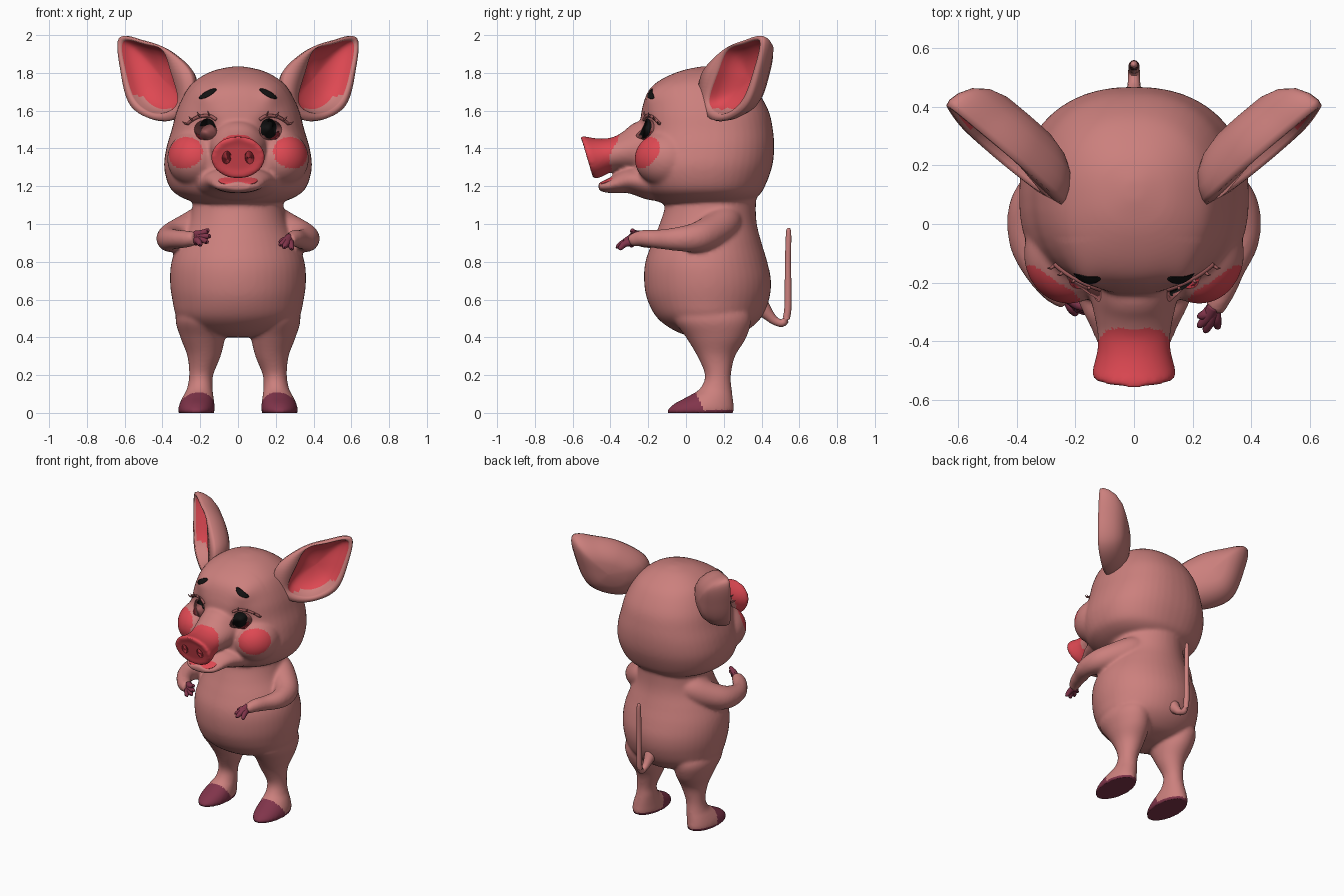
import bpy, bmesh, math
from mathutils import Vector, Matrix
from mathutils.bvhtree import BVHTree

if "Cube" in bpy.data.objects:
    bpy.data.objects.remove(bpy.data.objects["Cube"])


def material(name, rgb):
    m = bpy.data.materials.new(name)
    m.diffuse_color = (*rgb, 1)
    m.use_nodes = True
    m.node_tree.nodes["Principled BSDF"].inputs["Base Color"].default_value = m.diffuse_color
    return m


SKIN = material("pink skin", (0.60, 0.215, 0.205))
RED = material("rosy red", (0.73, 0.065, 0.085))
HOOF = material("plum hoof", (0.22, 0.035, 0.07))
BLACK = material("black", (0.006, 0.006, 0.006))
DARK = material("dark red", (0.38, 0.03, 0.042))
LID = material("dusky lid", (0.33, 0.10, 0.10))


def spline(rows, n=6, closed=False):
    """Catmull-Rom interpolation of equal-length tuples."""
    out, k = [], len(rows)
    for i in range(k if closed else k - 1):
        if closed:
            p = [rows[(i + j) % k] for j in (-1, 0, 1, 2)]
        else:
            p = [rows[min(max(i + j, 0), k - 1)] for j in (-1, 0, 1, 2)]
        for s in range(n):
            t = s / n
            out.append(tuple(0.5 * (2 * b + (c - a) * t + (2 * a - 5 * b + 4 * c - d) * t * t
                                    + (3 * b - a - 3 * c + d) * t ** 3) for a, b, c, d in zip(*p)))
    if not closed:
        out.append(tuple(rows[-1]))
    return out


def loft(name, rings, mats, ring_mat=None):
    """Skin a list of rings and cap both ends."""
    bm = bmesh.new()
    vs = [[bm.verts.new(p) for p in r] for r in rings]
    n = len(rings[0])
    for i in range(len(vs) - 1):
        for j in range(n):
            f = bm.faces.new((vs[i][j], vs[i][(j + 1) % n], vs[i + 1][(j + 1) % n], vs[i + 1][j]))
            f.material_index = ring_mat(i) if ring_mat else 0
    bm.faces.new(vs[0])
    f = bm.faces.new(vs[-1])
    f.material_index = ring_mat(len(vs)) if ring_mat else 0
    bmesh.ops.recalc_face_normals(bm, faces=bm.faces)
    for f in bm.faces:
        f.smooth = True
    me = bpy.data.meshes.new(name)
    bm.to_mesh(me)
    bm.free()
    ob = bpy.data.objects.new(name, me)
    bpy.context.collection.objects.link(ob)
    for m in mats:
        me.materials.append(m)
    return ob


def oval(n=48, p=2.0):
    pts = []
    for i in range(n):
        a = 2 * math.pi * i / n
        c, s = math.cos(a), math.sin(a)
        pts.append((math.copysign(abs(c) ** (2 / p), c), math.copysign(abs(s) ** (2 / p), s)))
    return pts


def upright(name, rows, p=2.0):
    """Rows: z, centre x, half width, y min, y max."""
    return loft(name, [[(cx + w * u, (y0 + y1) / 2 + (y1 - y0) / 2 * v, z) for u, v in oval(p=p)]
                       for z, cx, w, y0, y1 in spline(rows)], [SKIN])


def forward(name, rows, shear=0.0, mat=SKIN):
    """Rows: y, centre z, half width, half height."""
    return loft(name, [[(w * u, y - shear * h * v, z + h * v) for u, v in oval()]
                       for y, z, w, h in spline(rows)], [mat])


def tube(name, rows, mat, n=16, steps=5):
    """Rows: x, y, z, radius."""
    path = spline(rows, steps)
    rings = []
    for i, (x, y, z, r) in enumerate(path):
        a, b = Vector(path[max(i - 1, 0)][:3]), Vector(path[min(i + 1, len(path) - 1)][:3])
        t = (b - a).normalized()
        ref = Vector((0, 0, 1)) if abs(t.z) < 0.9 else Vector((1, 0, 0))
        s = t.cross(ref).normalized()
        q = s.cross(t)
        rings.append([Vector((x, y, z)) + r * (u * s + v * q) for u, v in oval(n)])
    return loft(name, rings, [mat])


# Torso and head
parts = [upright("torso", [
    (.40, 0, .05, .05, .20), (.43, 0, .21, -.05, .31), (.5, 0, .318, -.15, .395), (.6, 0, .348, -.205, .44),
    (.7, 0, .36, -.222, .45), (.8, 0, .352, -.215, .43), (.9, 0, .315, -.18, .40),
    (1.0, 0, .265, -.14, .375), (1.1, 0, .24, -.11, .37), (1.25, 0, .22, -.1, .38)])]
parts.append(upright("head", [
    (1.095, 0, .12, -.05, .25), (1.115, 0, .23, -.14, .33), (1.15, 0, .315, -.20, .385),
    (1.2, 0, .365, -.24, .418), (1.3, 0, .391, -.275, .455), (1.4, 0, .38, -.265, .467),
    (1.5, 0, .351, -.245, .46), (1.6, 0, .324, -.235, .437), (1.7, 0, .277, -.202, .38),
    (1.76, 0, .225, -.14, .32), (1.81, 0, .135, -.03, .235), (1.834, 0, .03, .08, .15)], p=2.3))

# Cheeks
for s in (-1, 1):
    parts.append(upright("cheek", [
        (1.345 + .15 * math.sin(a), s * .222, .153 * math.cos(a), -.1 - .172 * math.cos(a), -.1 + .172 * math.cos(a))
        for a in (-1.5, -1, -.5, 0, .5, 1, 1.5)]))

# Snout and lower jaw
parts.append(forward("snout", [
    (-.1, 1.38, .2, .18), (-.2, 1.39, .165, .155), (-.25, 1.39, .15, .135), (-.3, 1.383, .138, .107),
    (-.36, 1.372, .126, .088), (-.42, 1.364, .124, .088), (-.47, 1.355, .134, .102), (-.505, 1.353, .143, .112),
    (-.524, 1.353, .139, .109), (-.526, 1.353, .12, .09), (-.52, 1.353, .1, .075)], shear=.3))
parts.append(forward("jaw", [
    (-.1, 1.22, .26, .10), (-.2, 1.22, .22, .092), (-.3, 1.232, .175, .07), (-.35, 1.222, .15, .06),
    (-.39, 1.209, .133, .045), (-.43, 1.199, .112, .032), (-.463, 1.198, .07, .02)]))

# Legs and arms
for s in (-1, 1):
    parts.append(upright("leg", [(z, s * x, w, a, b) for z, x, w, a, b in (
        (.66, .16, .07, .05, .25), (.58, .185, .11, -.02, .31), (.5, .198, .133, -.065, .345),
        (.4, .187, .118, 0, .32), (.3, .18, .088, .06, .26), (.2, .195, .064, .1, .238),
        (.13, .202, .068, .075, .242), (.09, .21, .08, .015, .247), (.05, .217, .092, -.06, .252),
        (.015, .22, .097, -.099, .255), (0, .22, .093, -.096, .25))]))
HANDS = {
    1: [(.33, -.15, .92, .05), (.3, -.23, .925, .044), (.272, -.295, .912, .033)],
    -1: [(-.335, -.14, .92, .052), (-.275, -.22, .92, .046), (-.225, -.26, .925, .036)]}
for s in (-1, 1):
    parts.append(tube("arm", [(s * .1, .25, 1.05, .06), (s * .18, .205, 1.01, .09), (s * .265, .145, .965, .09),
                              (s * .345, .06, .93, .08), (s * .365, -.05, .92, .063)] + HANDS[s], SKIN, 24))

# Fuse the fleshy parts into one smooth skin
bpy.ops.object.select_all(action='DESELECT')
for o in parts:
    o.select_set(True)
body = parts[0]
bpy.context.view_layer.objects.active = body
bpy.ops.object.join()
body.name = "body"
rm = body.modifiers.new("fuse", 'REMESH')
rm.mode, rm.voxel_size, rm.use_smooth_shade = 'VOXEL', .0105, True
sm = body.modifiers.new("soften", 'SMOOTH')
sm.factor, sm.iterations = .5, 10
for m in ("fuse", "soften"):
    bpy.ops.object.modifier_apply(modifier=m)
me = body.data
me.materials.clear()
for m in (SKIN, RED, HOOF):
    me.materials.append(m)


def blob(c, x, z, r):
    return math.exp(-((abs(c.x) - x) ** 2 + (c.z - z) ** 2) / r ** 2)


# Flat soles, eye sockets and brow ridges
for v in me.vertices:
    if v.co.z < .01:
        v.co.z = 0
    if v.co.y < -.05 and v.co.z > 1.3:
        v.co.y += .032 * blob(v.co, .165, 1.505, .06) - .022 * blob(v.co, .175, 1.68, .06)


def skin_colour(c):
    x, y, z = abs(c.x), c.y, c.z
    if z < .013 or (z < .125 and y < .04 + (.125 - z) * .5):
        return 2                                                    # hooves
    if z > 1.24 and y < -.355 - 6 * max(x - .06, 0) ** 2 - .25 * max(1.45 - z, 0):
        return 1                                                    # snout tip
    if y < -.1 and ((x - .292) / .105) ** 2 + ((z - 1.382) / .088) ** 2 + ((y + .245) / .145) ** 2 < 1:
        return 1                                                    # cheeks
    return 0


for f in me.polygons:
    f.use_smooth = True
    f.material_index = skin_colour(f.center)

# Red mouth lining on the lower jaw
forward("mouth_lining", [(-.32, 1.24, .1, .02), (-.38, 1.235, .105, .019), (-.42, 1.222, .098, .015),
                         (-.447, 1.214, .075, .01), (-.458, 1.21, .04, .005)], mat=RED)

# Fingers
for s, tips in ((1, [(.225, -.345, .89), (.245, -.362, .878), (.285, -.35, .87), (.225, -.315, .905)]),
                (-1, [(-.16, -.285, .965), (-.152, -.295, .935), (-.165, -.30, .905), (-.2, -.305, .89)])):
    hx, hy, hz, _ = HANDS[s][-1]
    for i, (x, y, z) in enumerate(tips):
        o = (i - 1.5) * .012
        tube("finger", [(hx, hy + .015, hz - o, .022), ((hx + x) / 2, (hy + y) / 2, (hz + z) / 2 + .005, .019),
                        (x, y, z, .012), (x, y - .004, z - .004, .003)], HOOF, 10)

# Ears: cupped shell lofted between an outer and an inner outline
OUTER = [(.626, 1.985), (.5, 1.972), (.37, 1.92), (.25, 1.80), (.25, 1.65), (.34, 1.555), (.46, 1.555),
         (.568, 1.63), (.616, 1.8)]
INNER = [(.608, 1.962), (.49, 1.95), (.395, 1.915), (.35, 1.8), (.315, 1.66), (.36, 1.6), (.45, 1.59),
         (.54, 1.655), (.588, 1.79)]
outer, inner = spline(OUTER, 8, True), spline(INNER, 8, True)
NORMAL = Vector((-.8, 1, -.12)).normalized()


def ear_ring(s, outline, scale, depth):
    pts = []
    for x, z in outline:
        x, z = .46 + (x - .46) * scale, 1.77 + (z - 1.77) * scale
        p = Vector((x, -.325 + .8 * x + .12 * z, z)) + NORMAL * depth
        pts.append((s * p.x, p.y, p.z))
    return pts


def ear_red(c):
    return c.z > 1.61 + .6 * min(max(abs(c.x) - .4, 0), .12)


for s in (-1, 1):
    profile = [(outer, .02, .155), (outer, .4, .148), (outer, .65, .128), (outer, .85, .09), (outer, .96, .045),
               (outer, 1, .008), (outer, .985, -.012), (inner, 1.03, -.015), (inner, 1, -.002), (inner, .95, .03),
               (inner, .85, .055), (inner, .7, .078), (inner, .55, .09), (inner, .4, .1), (inner, .2, .106),
               (inner, .02, .11)]
    ear = loft("ear", [ear_ring(s, *p) for p in profile], [SKIN, RED], lambda i: int(i >= 8))
    for f in ear.data.polygons:
        f.material_index = int(f.material_index and ear_red(f.center))

# Tail
tube("tail", [(0, .40, .56, .045), (0, .44, .515, .03), (0, .475, .485, .022), (0, .515, .478, .02),
              (0, .537, .53, .019), (0, .54, .65, .018), (0, .54, .8, .016), (0, .543, .95, .014),
              (0, .543, .98, .005)], SKIN, 12)

# Painted face details laid on the skin
bm = bmesh.new()
bm.from_mesh(me)
tree = BVHTree.FromBMesh(bm)
bm.free()


def on_skin(x, z, lift):
    hit = tree.ray_cast(Vector((x, -1, z)), Vector((0, 1, 0)))
    return Vector((x, (hit[0].y if hit[0] else -.2) - lift, z))


def patch(name, x, z, rx, rz, mat, turn=0.0, lift=.005):
    rot = Matrix.Rotation(turn, 2)
    rings = []
    for r in (1, .85, .7, .55, .4, .2, .03):
        ring = [rot @ Vector((rx * r * u, rz * r * v)) for u, v in oval(32)]
        rings.append([on_skin(x + q.x, z + q.y, lift) for q in ring])
    loft(name, rings, [mat])


for s in (-1, 1):
    patch("eye_rim", s * .172, 1.497, .06, .052, LID, s * .2, .002)
    patch("eye_corner", s * .187, 1.476, .034, .03, DARK, 0, .005)
    patch("pupil", s * .162, 1.505, .043, .053, BLACK, 0, .009)
    patch("brow", s * .16, 1.69, .052, .015, BLACK, -s * .5, .006)
    patch("nostril", s * .06, 1.352, .024, .034, DARK, s * .15, .004)
    # Upper eyelid and lashes
    lid = [(.115, 1.552), (.15, 1.572), (.2, 1.57), (.24, 1.552), (.268, 1.53)]
    tube("eyelid", [(*on_skin(s * x, z, .004), .009) for x, z in lid], LID, 8)
    for k, (x, z) in enumerate(lid[1:]):
        a = on_skin(s * x, z, .005)
        b = a + Vector((s * (.01 + .006 * k), -.012, .026 - .004 * k))
        tube("eyelash", [(*a, .006), (*((a + b) / 2 + Vector((0, -.005, -.004))), .005), (*b, .001)], LID, 6, 3)
